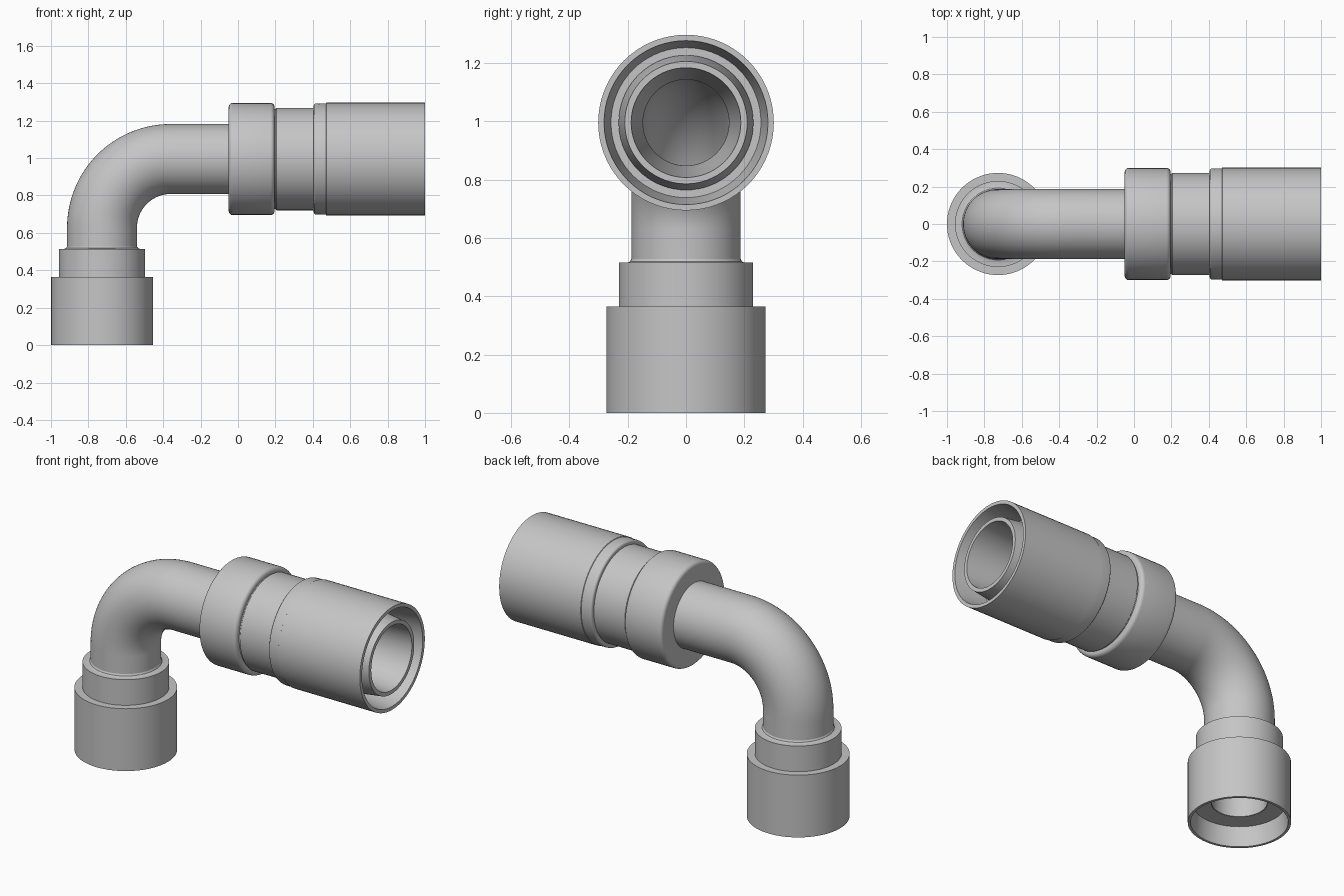
import bpy, bmesh, math
from mathutils import Vector, Matrix

cube = bpy.data.objects.get("Cube")
if cube:
    bpy.data.objects.remove(cube, do_unlink=True)

SIDES = 72
INLET_X, AXIS_Z = -0.727, 0.995      # vertical leg and horizontal leg axes
BEND = 0.367                         # bend radius of the elbow
PIPE, BORE = 0.187, 0.147

steel = bpy.data.materials.new("satin grey metal")
steel.use_nodes = True
grey = (0.56, 0.56, 0.56, 1)
steel.diffuse_color = grey
steel.node_tree.nodes["Principled BSDF"].inputs["Base Color"].default_value = grey


def skin_rings(name, rings):
    """Close a loop of circular rings into a solid; each ring is (centre, axis angle, radius)."""
    bm = bmesh.new()
    loops = []
    for centre, tilt, radius in rings:
        out = Vector((-math.cos(tilt), 0, math.sin(tilt)))
        loop = []
        for i in range(SIDES):
            a = 2 * math.pi * i / SIDES
            loop.append(bm.verts.new(centre + radius * (out * math.cos(a) + Vector((0, math.sin(a), 0)))))
        loops.append(loop)
    for k, loop in enumerate(loops):
        after = loops[(k + 1) % len(loops)]
        for i in range(SIDES):
            j = (i + 1) % SIDES
            bm.faces.new((loop[i], loop[j], after[j], after[i]))
    bmesh.ops.recalc_face_normals(bm, faces=bm.faces)
    mesh = bpy.data.meshes.new(name)
    bm.to_mesh(mesh)
    bm.free()
    mesh.materials.append(steel)
    obj = bpy.data.objects.new(name, mesh)
    bpy.context.collection.objects.link(obj)
    bpy.ops.object.select_all(action='DESELECT')
    obj.select_set(True)
    bpy.context.view_layer.objects.active = obj
    bpy.ops.object.shade_smooth_by_angle(angle=math.radians(30))
    return obj


def upright(name, profile):
    """Turned part on the vertical axis, profile of (height, radius)."""
    return skin_rings(name, [(Vector((INLET_X, 0, h)), 0, r) for h, r in profile])


def level(name, profile):
    """Turned part on the horizontal axis, profile of (x, radius)."""
    return skin_rings(name, [(Vector((x, 0, AXIS_Z)), math.pi / 2, r) for x, r in profile])


def rounded(x, r, size, start, steps=5):
    """Quarter-round outer corner of a turned part."""
    sign = 1 if start else -1
    pts = []
    for i in range(steps + 1):
        a = math.pi / 2 * i / steps
        pts.append((x + sign * size * (1 - math.sin(a)), r - size * (1 - math.cos(a))))
    return pts[::-1] if start else pts[::-1][::-1]


# Inlet nut with open socket, and the collar with a fillet to the pipe
upright("inlet_nut", [(0, 0.258), (0, 0.273), (0.365, 0.273), (0.365, 0.165),
                      (0.125, 0.165), (0.115, BORE), (0.115, 0.246)])
upright("inlet_collar", [(0.355, 0.165), (0.355, 0.23), (0.515, 0.23), (0.515, 0.2),
                         (0.519, 0.192), (0.53, 0.186), (0.53, 0.165)])

# Hollow elbow pipe: straight, quarter bend, straight
path = [(Vector((INLET_X, 0, 0.12)), 0)]
centre = Vector((INLET_X + BEND, 0, AXIS_Z - BEND))
for i in range(33):
    t = math.pi / 2 * i / 32
    path.append((centre + BEND * Vector((-math.cos(t), 0, math.sin(t))), t))
path.append((Vector((0.5, 0, AXIS_Z)), math.pi / 2))
skin_rings("elbow_pipe", [(p, t, PIPE) for p, t in path] + [(p, t, BORE) for p, t in reversed(path)])

# Retaining ring with rounded edges
level("retaining_ring", [(-0.05, 0.18)] + rounded(-0.05, 0.3, 0.022, True)
      + rounded(0.195, 0.3, 0.022, False)[::-1][::-1] + [(0.195, 0.18)])

# Neck between the ring and the outlet sleeve
level("sleeve_neck", [(0.18, 0.18), (0.18, 0.268), (0.2, 0.268), (0.205, 0.274),
                      (0.42, 0.274), (0.42, 0.18)])

# Outlet sleeve with a shallow shoulder and tapered recess
level("outlet_sleeve", [(0.405, 0.18)] + rounded(0.405, 0.297, 0.012, True)
      + [(0.47, 0.298), (0.472, 0.301), (1, 0.301), (1, 0.281), (0.82, 0.257), (0.82, 0.18)])

# Inner nozzle with a conical mouth
level("outlet_nozzle", [(0.49, BORE), (0.49, 0.2), (0.81, 0.231), (0.83, 0.231),
                        (0.995, 0.21), (0.995, 0.188)])
